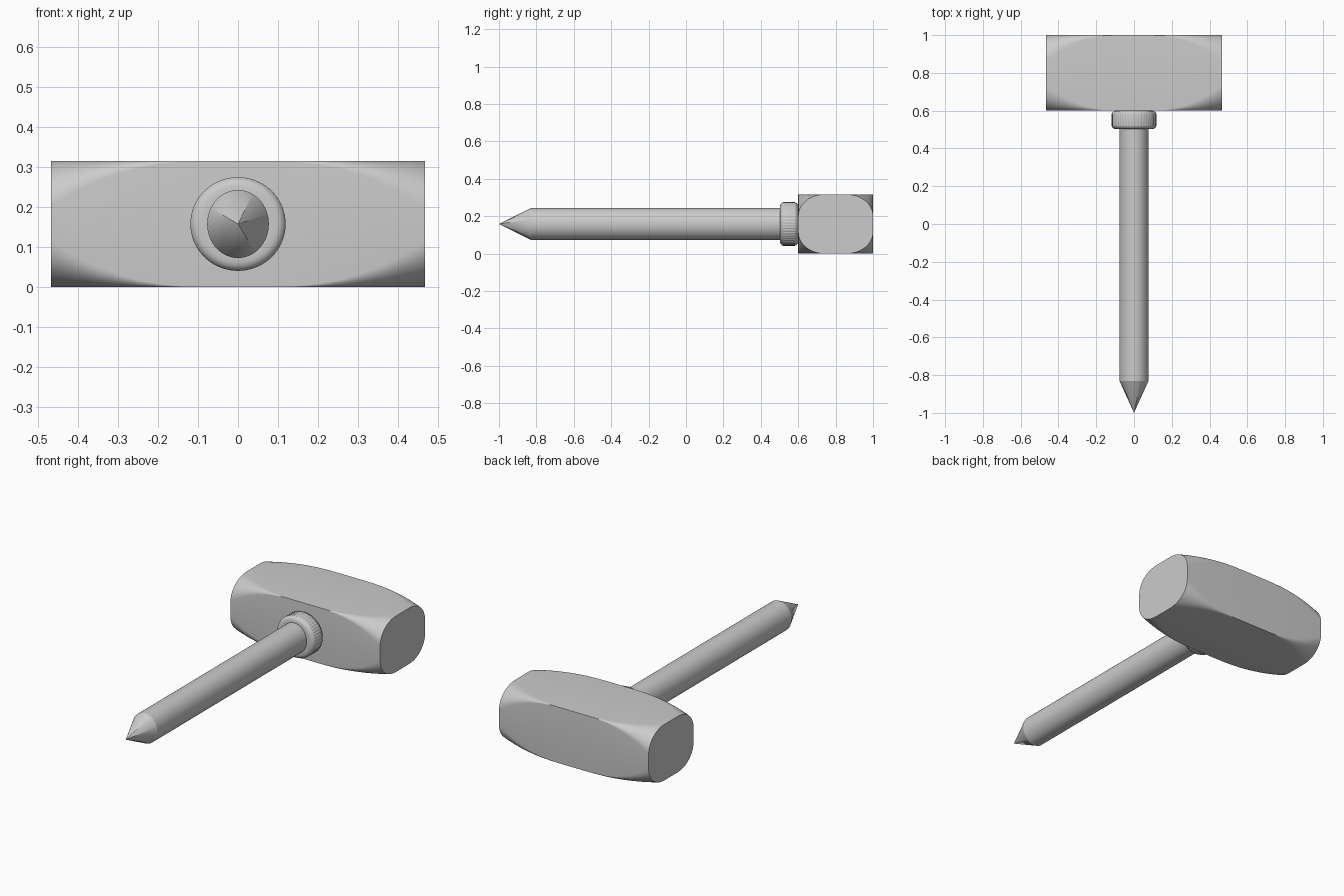
import bpy, bmesh
from math import sin, cos, pi, radians

cube = bpy.data.objects.get("Cube")
if cube:
    bpy.data.objects.remove(cube, do_unlink=True)

steel = bpy.data.materials.new("plain grey")
steel.use_nodes = True
GREY = (0.6, 0.6, 0.6, 1)
steel.diffuse_color = GREY
steel.node_tree.nodes["Principled BSDF"].inputs["Base Color"].default_value = GREY
AXIS_Z = 0.158


def loft(name, rings, angle):
    """Skin a list of equal rings of points and cap both ends."""
    bm = bmesh.new()
    rows = [[bm.verts.new(p) for p in ring] for ring in rings]
    n = len(rows[0])
    for a, b in zip(rows, rows[1:]):
        for i in range(n):
            j = (i + 1) % n
            bm.faces.new((a[i], a[j], b[j], b[i]))
    bm.faces.new(rows[0])
    bm.faces.new(rows[-1])
    bmesh.ops.remove_doubles(bm, verts=bm.verts, dist=0.00005)
    bmesh.ops.recalc_face_normals(bm, faces=bm.faces)
    mesh = bpy.data.meshes.new(name)
    bm.to_mesh(mesh)
    bm.free()
    mesh.materials.append(steel)
    obj = bpy.data.objects.new(name, mesh)
    bpy.context.collection.objects.link(obj)
    bpy.ops.object.select_all(action='DESELECT')
    obj.select_set(True)
    bpy.context.view_layer.objects.active = obj
    bpy.ops.object.shade_smooth_by_angle(angle=radians(angle))
    return obj


def head_section(x, half_y=0.2, half_z=AXIS_Z, steps=10):
    """Rectangle whose corners round off more towards the ends."""
    t = max(0.0, (abs(x) - 0.08) / 0.387) ** 2.3
    ry, rz = 0.001 + 0.139 * t, 0.001 + 0.114 * t
    ring = []
    for quarter, (sy, sz) in enumerate([(1, 1), (-1, 1), (-1, -1), (1, -1)]):
        for k in range(steps + 1):
            a = (quarter + k / steps) * pi / 2
            ring.append((x, 0.8 + sy * (half_y - ry) + ry * cos(a),
                         AXIS_Z + sz * (half_z - rz) + rz * sin(a)))
    return ring


def turned(profile, count, rx, rz, groove=0.0):
    """Rings around the y axis; profile holds (y, radius scale, fluted)."""
    rings = []
    for y, scale, fluted in profile:
        ring = []
        for i in range(count):
            a = 2 * pi * i / count
            s = scale - (groove if fluted and i % 4 < 2 else 0)
            ring.append((rx * s * cos(a), y, AXIS_Z + rz * s * sin(a)))
        rings.append(ring)
    return rings


# Hammer head
half = [0.08, 0.14, 0.2, 0.25, 0.3, 0.35, 0.39, 0.43, 0.467]
loft("head", [head_section(x) for x in [-h for h in reversed(half)] + half], 25)

# Handle with pointed end
loft("handle", turned([(-0.83, 1, 0), (0.62, 1, 0)], 64, 0.077, 0.085), 30)
loft("handle_tip", turned([(-1, 0.0005, 0), (-0.83, 1, 0)], 64, 0.077, 0.085), 30)

# Collar with rounded rims and a ribbed band
rim = [(0.502, 0.7, 0), (0.502, 0.82, 0), (0.505, 0.9, 0), (0.511, 0.96, 0),
       (0.52, 1, 0), (0.52, 1, 1)]
back = [(1.102 - y, s, f) for y, s, f in reversed(rim)]
loft("collar", turned(rim + back, 192, 0.119, 0.117, 0.02), 40)
